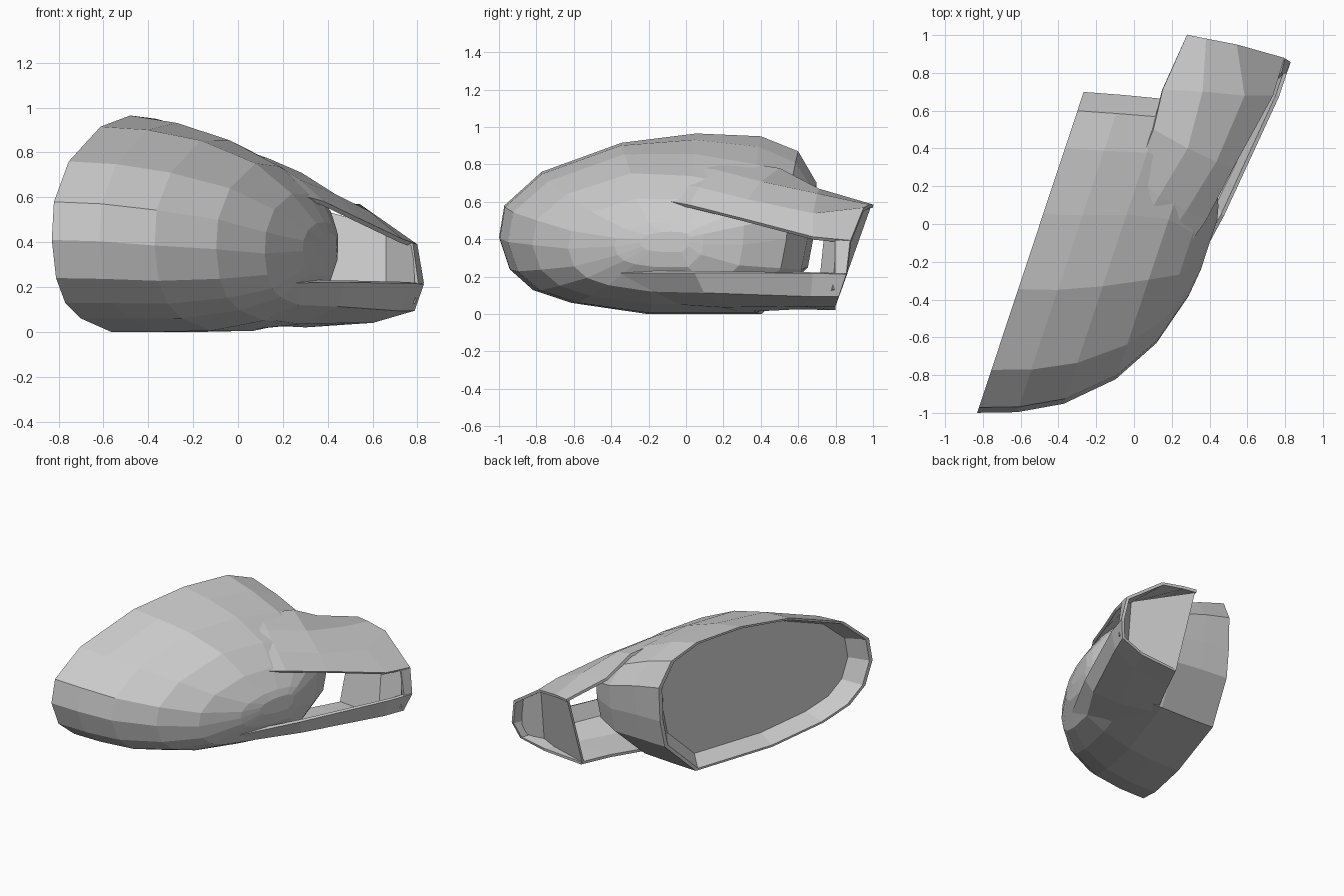
import bpy, bmesh
from mathutils import Vector

# Body frame: u runs along the opening, w is depth away from it
ORIGIN = Vector((-0.55, -0.155, 0))
U = Vector((0.315, 0.949, 0))
W = Vector((0.949, -0.315, 0))

# Outline of the open rim in (u, z)
RIM = [(-.89, .41), (-.86, .58), (-.65, .76), (-.2, .915), (.22, .965),
       (.585, .95), (.795, .87), (.9, .70), (.89, .45), (.85, .25), (.59, 0),
       (-.05, .0), (-.48, .06), (-.70, .13), (-.83, .24)]


def place(u, w, z):
    z -= .6 * w * max(0, u) * max(0, z - .4)      # shell droops towards the mount
    return ORIGIN + U * u + W * w + Vector((0, 0, z))


def ring(w, u0, u1, z0, z1):
    """Rim outline fitted into a given extent at depth w."""
    return [place(u0 + (u + .89) / 1.79 * (u1 - u0), w, z0 + z / .965 * (z1 - z0))
            for u, z in RIM]


def inset(w, s):
    return ring(w, .005 - .895 * s, .005 + .895 * s, .4825 - .4825 * s, .4825 + .4825 * s)


def loft(name, rows, closed=False, caps=(), thickness=0):
    bm = bmesh.new()
    vs = [[bm.verts.new(p) for p in row] for row in rows]
    n = len(rows[0])
    for a, b in zip(vs, vs[1:]):
        for i in range(n if closed else n - 1):
            j = (i + 1) % n
            bm.faces.new((a[i], a[j], b[j], b[i]))
    for c in caps:
        bm.faces.new(vs[c])
    bmesh.ops.recalc_face_normals(bm, faces=bm.faces)
    mesh = bpy.data.meshes.new(name)
    bm.to_mesh(mesh)
    bm.free()
    ob = bpy.data.objects.new(name, mesh)
    bpy.context.collection.objects.link(ob)
    if thickness:
        m = ob.modifiers.new("thickness", 'SOLIDIFY')
        m.thickness = thickness
        m.offset = 0
    return ob


# Hollow housing: recess wall, rim lip, then the rounded outer shell
loft("housing", [
    inset(.13, .86), inset(.02, .955), inset(0, .97),
    ring(0, -.89, .9, 0, .965),
    ring(.2, -.82, .95, 0, .95),
    ring(.42, -.70, 1.0, .005, .90),
    ring(.64, -.49, .95, .05, .80),
    ring(.785, -.24, .75, .12, .66),
    ring(.868, .05, .55, .25, .51),
    ring(.885, .2, .48, .33, .45)], closed=True, caps=(-1,))

# Flat mirror panel inside the recess
loft("mirror_panel", [inset(.12, .875), inset(.14, .875)], closed=True, caps=(0, 1))

# Upper arm of the mount: outer slot edge over the roof to the inner edge
loft("upper_arm", [
    [(.17, -.27, .63), (.08, -.2, .72), (-.02, -.1, .79), (-.1, 0, .83)],
    [(.375, .02, .575), (.27, .07, .67), (.13, .15, .765), (0, .25, .81)],
    [(.52, .3, .505), (.43, .33, .605), (.28, .4, .70), (.1, .5, .77)],
    [(.73, .68, .405), (.58, .68, .53), (.36, .7, .635), (.15, .71, .66)],
    [(.79, .88, .385), (.54, .95, .56), (.38, .98, .575), (.28, 1.0, .575)],
], thickness=.02)

# Lower arm: slot edge, down the outer skin and across the floor
loft("lower_arm", [
    [(.06, -.5, .22), (.0, -.44, .14), (-.06, -.36, .09), (-.14, -.3, .06)],
    [(.26, -.34, .225), (.19, -.29, .13), (.08, -.2, .07), (-.06, -.1, .035)],
    [(.47, .05, .225), (.44, .1, .12), (.28, .2, .045), (.05, .3, .02)],
    [(.76, .68, .22), (.72, .67, .1), (.52, .63, .05), (.2, .6, .035)],
    [(.82, .86, .215), (.78, .82, .1), (.6, .8, .05), (.3, .8, .03)],
], thickness=.02)

# Outer skin joining the two arms at the mounting end
loft("outer_post", [
    [(.795, .80, .215), (.77, .80, .395)],
    [(.82, .86, .215), (.79, .88, .39)]], thickness=.02)

# Folded plate set into the mounting end, its ridge pointing forward
loft("mount_plate", [
    [(.29, .79, .035), (.28, .98, .57)],
    [(.66, .71, .07), (.66, .75, .46)],
    [(.79, .79, .13), (.775, .81, .38)]], thickness=.015)
